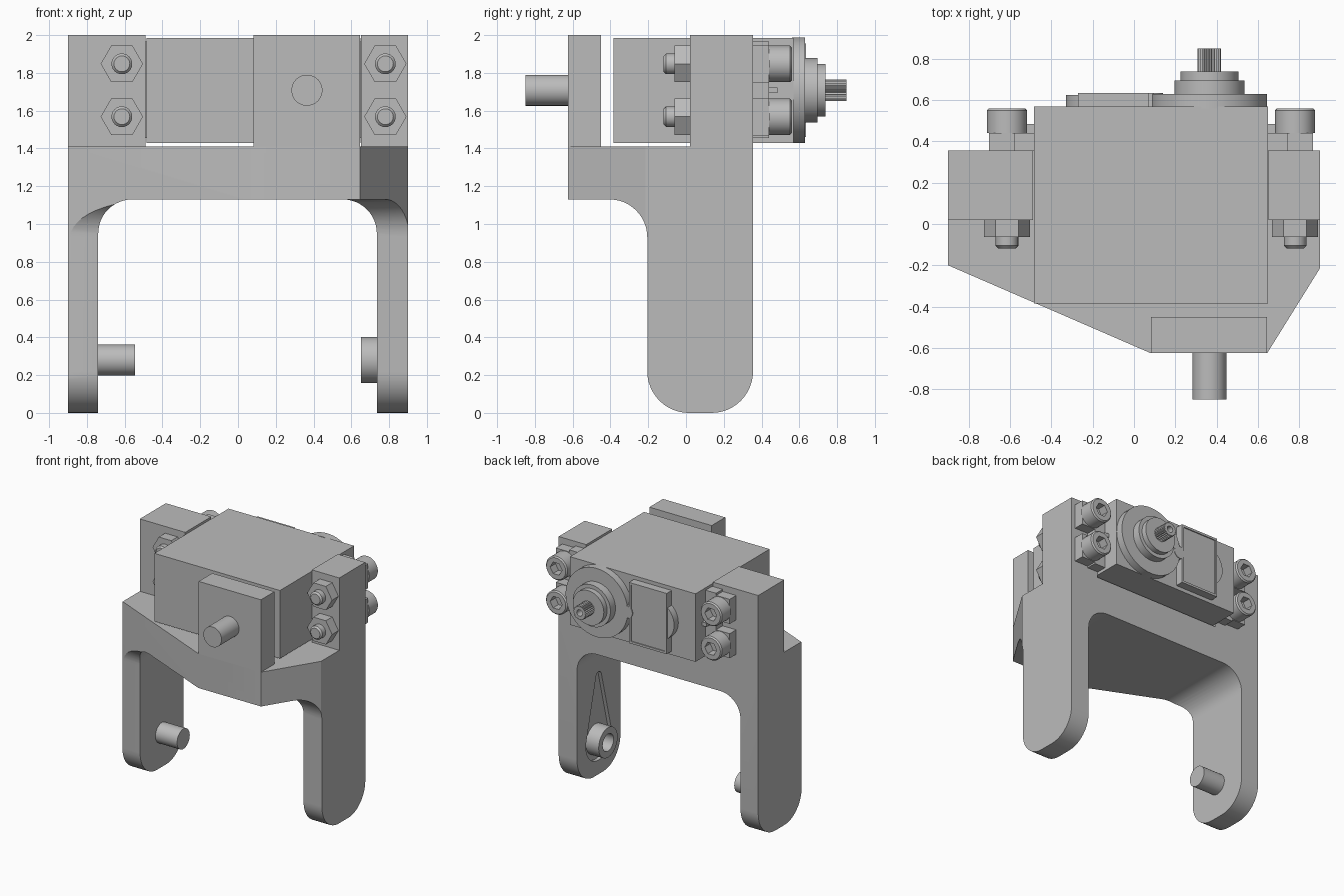
import bpy, bmesh, math

if "Cube" in bpy.data.objects:
    bpy.data.objects.remove(bpy.data.objects["Cube"], do_unlink=True)

GREY = (0.5, 0.5, 0.5, 1)
grey = bpy.data.materials.new("plain grey")
grey.use_nodes = True
grey.diffuse_color = GREY
grey.node_tree.nodes["Principled BSDF"].inputs["Base Color"].default_value = GREY


def finish(name, bm):
    bmesh.ops.recalc_face_normals(bm, faces=bm.faces)
    me = bpy.data.meshes.new(name)
    bm.to_mesh(me)
    bm.free()
    ob = bpy.data.objects.new(name, me)
    bpy.context.scene.collection.objects.link(ob)
    me.materials.append(grey)
    return smooth(ob)


def smooth(ob):
    for p in ob.data.polygons:
        p.use_smooth = True
    ob.data.set_sharp_from_angle(angle=math.radians(25))
    return ob


def prism(name, pts, axis, a, b):
    """Extrude a 2D outline along an axis from a to b."""
    place = {"x": lambda p, t: (t, p[0], p[1]),
             "y": lambda p, t: (p[0], t, p[1]),
             "z": lambda p, t: (p[0], p[1], t)}[axis]
    bm = bmesh.new()
    lo = [bm.verts.new(place(p, a)) for p in pts]
    hi = [bm.verts.new(place(p, b)) for p in pts]
    bm.faces.new(lo)
    bm.faces.new(hi)
    for i in range(len(pts)):
        j = (i + 1) % len(pts)
        bm.faces.new((lo[i], lo[j], hi[j], hi[i]))
    return finish(name, bm)


def box(name, x, y, z):
    return prism(name, [(x[0], y[0]), (x[1], y[0]), (x[1], y[1]), (x[0], y[1])], "z", *z)


def arc(cx, cy, r, start, end, n=12):
    angles = [math.radians(start + (end - start) * i / n) for i in range(n + 1)]
    return [(cx + r * math.cos(t), cy + r * math.sin(t)) for t in angles]


def ring(cx, cy, r, n=40):
    return arc(cx, cy, r, 0, 360, n)[:-1]


def turned(name, x, z, profile, n=40):
    """Closed solid turned around a y-parallel axis; profile is (radius, y)."""
    bm = bmesh.new()
    loops = [[bm.verts.new((px, y, pz)) for px, pz in ring(x, z, r, n)] for r, y in profile]
    bm.faces.new(loops[0])
    bm.faces.new(loops[-1])
    for lo, hi in zip(loops, loops[1:]):
        for i in range(n):
            j = (i + 1) % n
            bm.faces.new((lo[i], lo[j], hi[j], hi[i]))
    return finish(name, bm)


def boolean(ob, cutter, operation="DIFFERENCE"):
    mod = ob.modifiers.new("cut", "BOOLEAN")
    mod.operation, mod.solver, mod.object = operation, "EXACT", cutter
    graph = bpy.context.evaluated_depsgraph_get()
    graph.update()
    result = bpy.data.meshes.new_from_object(ob.evaluated_get(graph))
    ob.modifiers.clear()
    ob.data = result
    bpy.data.objects.remove(cutter, do_unlink=True)
    smooth(ob)


# Forked bracket: plan outline trimmed by the front arch and the side profile
plan = [(-0.9, 0.5), (-0.9, -0.2), (0.08, -0.625), (0.645, -0.625), (0.9, -0.215), (0.9, 0.5)]
arch = ([(-1, -0.1), (-0.74, -0.1)] + arc(-0.56, 0.95, 0.18, 180, 90)
        + arc(0.555, 0.95, 0.18, 90, 0) + [(0.735, -0.1), (1, -0.1), (1, 1.5), (-1, 1.5)])
side = ([(0.355, 1.41), (-0.8, 1.41), (-0.8, 1.13)] + arc(-0.405, 0.93, 0.2, 90, 0)
        + arc(0.015, 0.22, 0.22, 180, 270) + arc(0.135, 0.22, 0.22, 270, 360))
bracket = prism("bracket", plan, "z", -0.2, 1.6)
boolean(bracket, prism("arch_trim", arch, "y", -1, 1), "INTERSECT")
boolean(bracket, prism("side_trim", side, "x", -1.2, 1.2), "INTERSECT")

# Teardrop pocket on the inner face of the left leg
leg_y, pivot_z = 0.075, 0.28
tilt = math.degrees(math.asin(0.25))
teardrop = (arc(leg_y, pivot_z + 0.52, 0.035, tilt, 180 - tilt, 10)
            + arc(leg_y, pivot_z, 0.165, 180 - tilt, 360 + tilt, 28))
boolean(bracket, prism("pocket_cut", teardrop, "x", 0.6, 0.765))

# Pivot boss with its bore, and the opposite pivot pin
boss = prism("pivot_boss", ring(leg_y, pivot_z, 0.122), "x", 0.65, 0.77)
boolean(boss, prism("boss_bore", ring(leg_y, pivot_z, 0.07), "x", 0.6, 0.74))
prism("pivot_pin", ring(leg_y, pivot_z, 0.082), "x", -0.75, -0.545)

# Upright posts and front pin
box("right_post", (-0.9, -0.49), (0.02, 0.355), (1.41, 2))
box("left_post", (0.652, 0.9), (0.02, 0.355), (1.41, 2))
box("front_post", (0.083, 0.645), (-0.625, -0.45), (1.41, 2))
shaft_x, mid_z = 0.365, 1.708
turned("front_pin", shaft_x, mid_z, [(0.082, -0.85), (0.082, -0.62)])

# Motor case with its rear gear cover
box("motor_case", (-0.485, 0.648), (-0.385, 0.57), (1.43, 1.985))
turned("gear_cover", shaft_x, mid_z,
       [(0.28, 0.56), (0.28, 0.63), (0.17, 0.63), (0.17, 0.695), (0.14, 0.695), (0.14, 0.738)], 56)
turned("small_cover", -0.165, mid_z, [(0.165, 0.56), (0.165, 0.625)])
turned("cover_nub", 0.09, mid_z, [(0.05, 0.56), (0.05, 0.634)])

# Rear plate with a thin raised rim
px, pz = (-0.27, 0.07), (1.46, 1.955)
box("rear_plate", px, (0.565, 0.627), pz)
for i in (0, 1):
    inner_x = px[i] + (0.018 if i == 0 else -0.018)
    inner_z = pz[i] + (0.018 if i == 0 else -0.018)
    box("plate_rim_upright", sorted((px[i], inner_x)), (0.6, 0.635), pz)
    box("plate_rim_bar", px, (0.6, 0.635), sorted((pz[i], inner_z)))

# Splined output shaft
spline = [arc(shaft_x, mid_z, 0.057 if i % 2 else 0.05, i * 7.5, 0, 1)[0] for i in range(48)]
output = prism("output_shaft", spline, "y", 0.72, 0.85)
boolean(output, turned("shaft_hole", shaft_x, mid_z, [(0.026, 0.78), (0.026, 0.9)], 20))

# Mounting ears, stiffening ribs, screws and nuts on both sides
for label, sign, screw_x, case_x in (("right", -1, -0.615, -0.48), ("left", 1, 0.78, 0.645)):
    outer = case_x + sign * 0.222
    box(label + "_ear_web", sorted((case_x, case_x + sign * 0.1)), (0.356, 0.44), (1.455, 1.965))
    box(label + "_ear_rib", sorted((case_x, case_x + sign * 0.045)), (0.43, 0.485),
        (mid_z - 0.015, mid_z + 0.015))
    for screw_z in (mid_z - 0.14, mid_z + 0.14):
        box(label + "_ear_tab", sorted((case_x, outer)), (0.356, 0.44),
            (screw_z - 0.1, screw_z + 0.1))
        head = turned(label + "_screw_head", screw_x, screw_z,
                      [(0.097, 0.44), (0.097, 0.55), (0.087, 0.56)], 32)
        boolean(head, prism("socket_cut", ring(screw_x, screw_z, 0.054, 6), "y", 0.49, 0.6))
        turned(label + "_screw_tip", screw_x, screw_z,
               [(0.042, -0.118), (0.055, -0.105), (0.055, 0.03)], 24)
        prism(label + "_nut", ring(screw_x, screw_z, 0.112, 6), "y", -0.062, 0.025)
